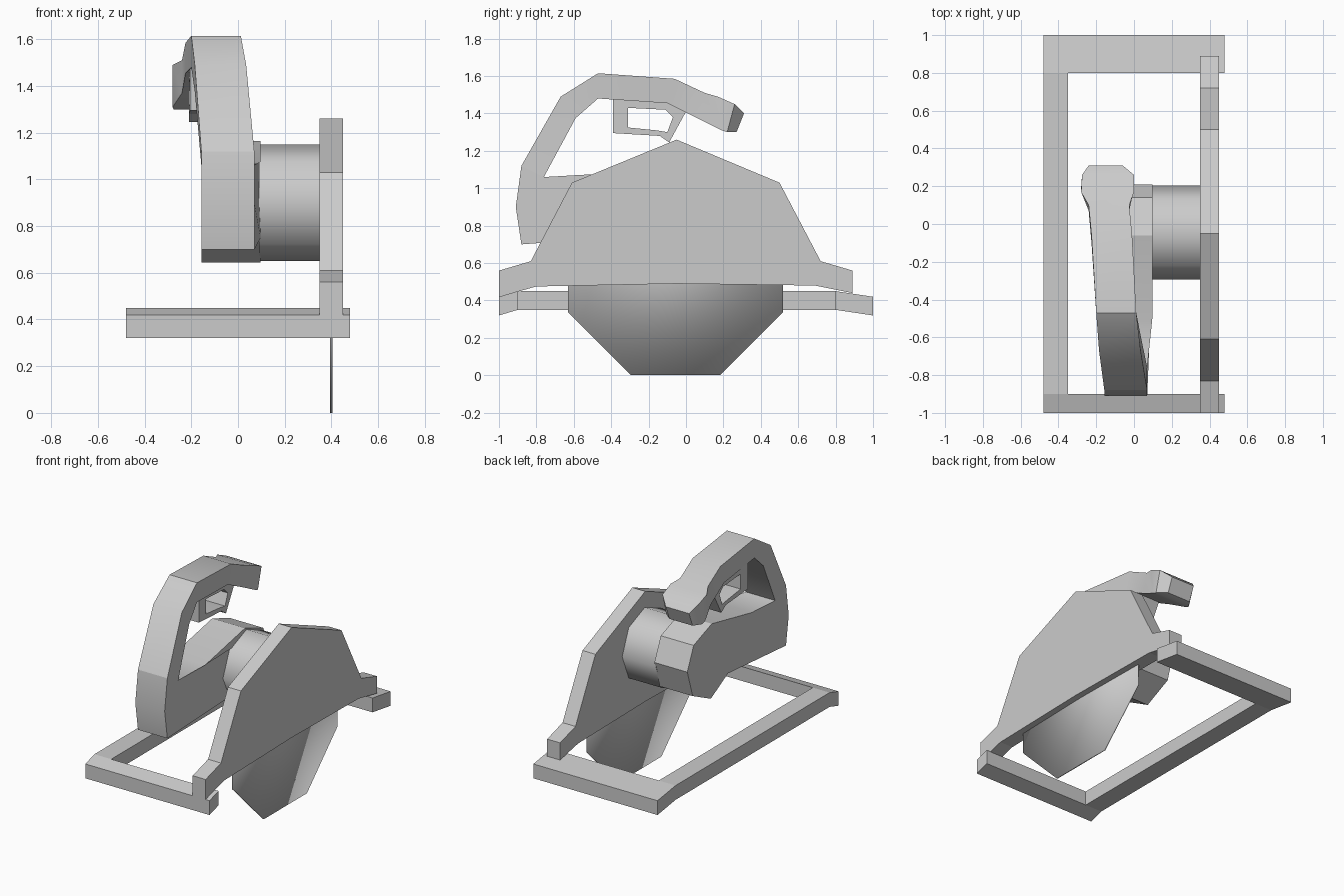
import bpy, bmesh, math

cube = bpy.data.objects.get("Cube")
if cube:
    bpy.data.objects.remove(cube, do_unlink=True)

grey = bpy.data.materials.new("plain_grey")
grey.use_nodes = True
colour = (0.6, 0.6, 0.6, 1)
grey.diffuse_color = colour
grey.node_tree.nodes["Principled BSDF"].inputs["Base Color"].default_value = colour


def finish(name, bm, angle=30):
    bmesh.ops.recalc_face_normals(bm, faces=bm.faces)
    mesh = bpy.data.meshes.new(name)
    bm.to_mesh(mesh)
    bm.free()
    mesh.materials.append(grey)
    obj = bpy.data.objects.new(name, mesh)
    bpy.context.collection.objects.link(obj)
    bpy.ops.object.select_all(action='DESELECT')
    obj.select_set(True)
    bpy.context.view_layer.objects.active = obj
    if angle:
        bpy.ops.object.shade_smooth_by_angle(angle=math.radians(angle))
    return obj


def prism(name, profile, left, right, angle=30):
    """Side profile of (y, z) points spanned across x; right may depend on y."""
    bm = bmesh.new()
    edge = right if callable(right) else (lambda y: right)
    a = [bm.verts.new((left, y, z)) for y, z in profile]
    b = [bm.verts.new((edge(y), y, z)) for y, z in profile]
    bm.faces.new(a)
    bm.faces.new(b)
    for i in range(len(a)):
        j = (i + 1) % len(a)
        bm.faces.new((a[i], a[j], b[j], b[i]))
    return finish(name, bm, angle)


def sweep(name, stations, closed=False):
    """Band through stations of (outer yz, inner yz, left x, right x)."""
    bm = bmesh.new()
    rings = [[bm.verts.new(p) for p in ((l, *o), (r, *o), (r, *i), (l, *i))]
             for o, i, l, r in stations]
    pairs = list(zip(rings, rings[1:]))
    if closed:
        pairs.append((rings[-1], rings[0]))
    else:
        bm.faces.new(rings[0])
        bm.faces.new(rings[-1])
    for a, b in pairs:
        for k in range(4):
            m = (k + 1) % 4
            bm.faces.new((a[k], a[m], b[m], b[k]))
    return finish(name, bm)


def polygon(cy, cz, radius, sides, turn):
    return [(cy + radius * math.cos(math.tau * (i + turn) / sides),
             cz + radius * math.sin(math.tau * (i + turn) / sides))
            for i in range(sides)]


# Open base frame with drooping ends
prism("base_front_bar", [(-1, .32), (-1, .42), (-.9, .45), (-.9, .35)], -.48, .48, 0)
prism("base_back_bar", [(1, .32), (1, .42), (.8, .45), (.8, .35)], -.48, .48, 0)
prism("base_side_bar", [(-.9, .35), (-.9, .45), (.8, .45), (.8, .35)], -.48, -.35, 0)

# Blade and its guard
prism("blade", polygon(-.055, .575, .622, 8, .5), .395, .405, 180)
prism("blade_guard", [
    (-1, .42), (-1, .56), (-.83, .61), (-.61, 1.03), (-.05, 1.26), (.5, 1.03),
    (.72, .61), (.89, .56), (.89, .44), (.69, .48), (-.05, .49), (-.8, .475)],
    .35, .45, 0)

# Motor and housing
prism("motor", polygon(-.045, .9, .25, 8, 0), .09, .36, 50)
prism("motor_housing", [
    (-.88, .70), (-.91, .90), (-.88, 1.12), (-.76, 1.06), (-.5, 1.075),
    (-.06, 1.165), (.14, 1.09), (.21, .93), (.15, .74), (-.05, .645), (-.24, .75)],
    -.157, lambda y: .07 if y < -.7 else .097)

# Curved grip leaning to one side
sweep("handle", [
    ((-.88, 1.12), (-.76, 1.06), -.157, .07),
    ((-.67, 1.49), (-.59, 1.375), -.185, .035),
    ((-.47, 1.615), (-.47, 1.48), -.2, .012),
    ((-.06, 1.585), (-.10, 1.455), -.225, -.01),
    ((.10, 1.51), (.07, 1.37), -.24, -.025),
    ((.17, 1.49), (.19, 1.31), -.28, 0),
    ((.26, 1.45), (.22, 1.30), -.275, 0),
    ((.31, 1.40), (.27, 1.30), -.24, -.06)])

# Trigger loop under the grip
sweep("trigger_loop", [
    ((-.39, 1.48), (-.31, 1.43), -.205, -.03),
    ((-.39, 1.295), (-.31, 1.325), -.205, -.03),
    ((-.14, 1.28), (-.16, 1.31), -.21, -.03),
    ((-.09, 1.245), (-.10, 1.30), -.21, -.03),
    ((0, 1.41), (-.07, 1.38), -.21, -.03),
    ((-.10, 1.47), (-.11, 1.42), -.21, -.03)], closed=True)
